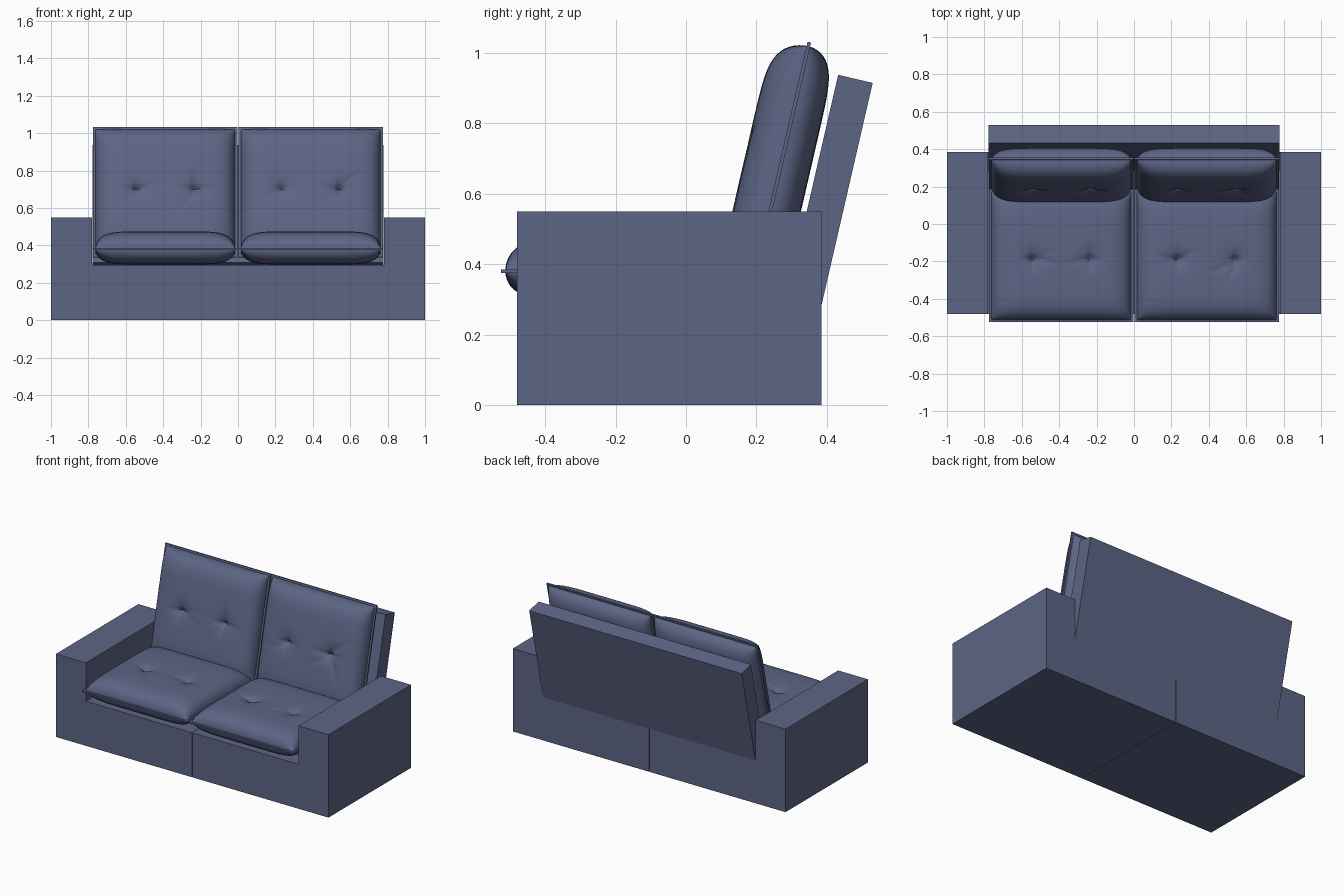
import bpy, bmesh, math, random
from mathutils import Matrix

if "Cube" in bpy.data.objects:
    bpy.data.objects.remove(bpy.data.objects["Cube"])

fabric = bpy.data.materials.new("slate_blue_fabric")
fabric.diffuse_color = (0.107, 0.130, 0.235, 1)
fabric.use_nodes = True
fabric.node_tree.nodes["Principled BSDF"].inputs["Base Color"].default_value = fabric.diffuse_color


def make_object(name, bm):
    bmesh.ops.recalc_face_normals(bm, faces=bm.faces)
    me = bpy.data.meshes.new(name)
    bm.to_mesh(me)
    bm.free()
    me.materials.append(fabric)
    ob = bpy.data.objects.new(name, me)
    bpy.context.collection.objects.link(ob)
    return ob


def extrude(name, profile, to_3d, depth):
    """Extrude a closed 2D profile by the depth vector."""
    bm = bmesh.new()
    f = bm.faces.new([bm.verts.new(to_3d(a, b)) for a, b in profile])
    r = bmesh.ops.extrude_face_region(bm, geom=[f])
    bmesh.ops.translate(bm, vec=depth,
                        verts=[v for v in r["geom"] if isinstance(v, bmesh.types.BMVert)])
    return make_object(name, bm)


# Base with arms: one L-shaped half, mirrored, leaving the centre joint
half = [(0.001, 0), (1, 0), (1, 0.55), (0.78, 0.55), (0.78, 0.295), (0.001, 0.295)]
base = extrude("base_and_arms", half, lambda x, z: (x, -0.48, z), (0, 0.865, 0))
base.modifiers.new("mirror", "MIRROR").use_mirror_merge = False

# Leaning back board
board = [(0.385, 0.285), (0.53, 0.915), (0.432, 0.938), (0.287, 0.308)]
extrude("back_board", board, lambda y, z: (-0.779, y, z), (1.558, 0, 0))

HW, HL = 0.386, 0.356      # cushion half width and half length


def cushion(name, matrix, top, bottom, tuft_v, seed):
    rng = random.Random(seed)
    tufts = [(-0.155, tuft_v), (0.155, tuft_v)]
    # Random soft folds running out of the tufts
    folds = []
    for _ in range(5):
        tu, tv = rng.choice(tufts)
        folds.append((tu, tv, rng.uniform(0, 2 * math.pi), rng.uniform(0.08, 0.15),
                      rng.uniform(0.003, 0.007)))

    def dent(u, v):
        d = 0
        for tu, tv in tufts:
            a, b = u - tu, v - tv
            d += 0.012 * math.exp(-(a * a + b * b) / 0.06 ** 2)
            d += 0.012 * math.exp(-(a * a + b * b) / 0.018 ** 2)
            d += 0.008 * math.exp(-(a / 0.011) ** 2 - (b / 0.06) ** 2)
            d += 0.008 * math.exp(-(b / 0.011) ** 2 - (a / 0.06) ** 2)
        for tu, tv, ang, length, depth in folds:
            a = (u - tu) * math.cos(ang) + (v - tv) * math.sin(ang)
            b = (v - tv) * math.cos(ang) - (u - tu) * math.sin(ang)
            b += 1.5 * a * a
            d += depth * math.exp(-((a - length / 2) / length * 1.6) ** 2 - (b / 0.017) ** 2)
        return d

    bm = bmesh.new()
    # Padded top and bottom halves, with grid lines crowded towards the seam
    for n, height, sign in ((92, top, 1), (40, bottom, -1)):
        rows = []
        for j in range(n + 1):
            row = []
            for i in range(n + 1):
                s = math.sin((2 * i / n - 1) * math.pi / 2)
                t = math.sin((2 * j / n - 1) * math.pi / 2)
                u, v = s * (HW - 0.012), t * (HL - 0.012)
                puff = math.sqrt(max(0, (1 - abs(s) ** 7) * (1 - abs(t) ** 7)))
                h = height * puff
                if sign > 0:
                    h -= dent(u, v) * puff
                row.append(bm.verts.new((u, v, sign * h)))
            rows.append(row)
        for j in range(n):
            for i in range(n):
                q = [rows[j][i], rows[j][i + 1], rows[j + 1][i + 1], rows[j + 1][i]]
                bm.faces.new(q)
    bmesh.ops.remove_doubles(bm, verts=bm.verts, dist=0.00005)
    # Thin seam welt around the edge
    bmesh.ops.create_cube(bm, size=1, matrix=Matrix.Diagonal((2 * HW, 2 * HL, 0.01, 1)))
    ob = make_object(name, bm)
    ob.matrix_world = matrix
    bpy.ops.object.select_all(action="DESELECT")
    ob.select_set(True)
    bpy.context.view_layer.objects.active = ob
    bpy.ops.object.shade_smooth_by_angle(angle=math.radians(50))


# Two seat cushions and two leaning back cushions
lean = Matrix.Rotation(math.radians(77), 4, "X")
for side, x in (("left", -0.389), ("right", 0.389)):
    k = 1 if x > 0 else 2
    cushion(side + "_seat_cushion", Matrix.Translation((x, -0.169, 0.38)),
            0.095, 0.082, -0.02, k)
    cushion(side + "_back_cushion", Matrix.Translation((x, 0.27, 0.684)) @ lean,
            0.105, 0.085, 0.0, k + 10)
